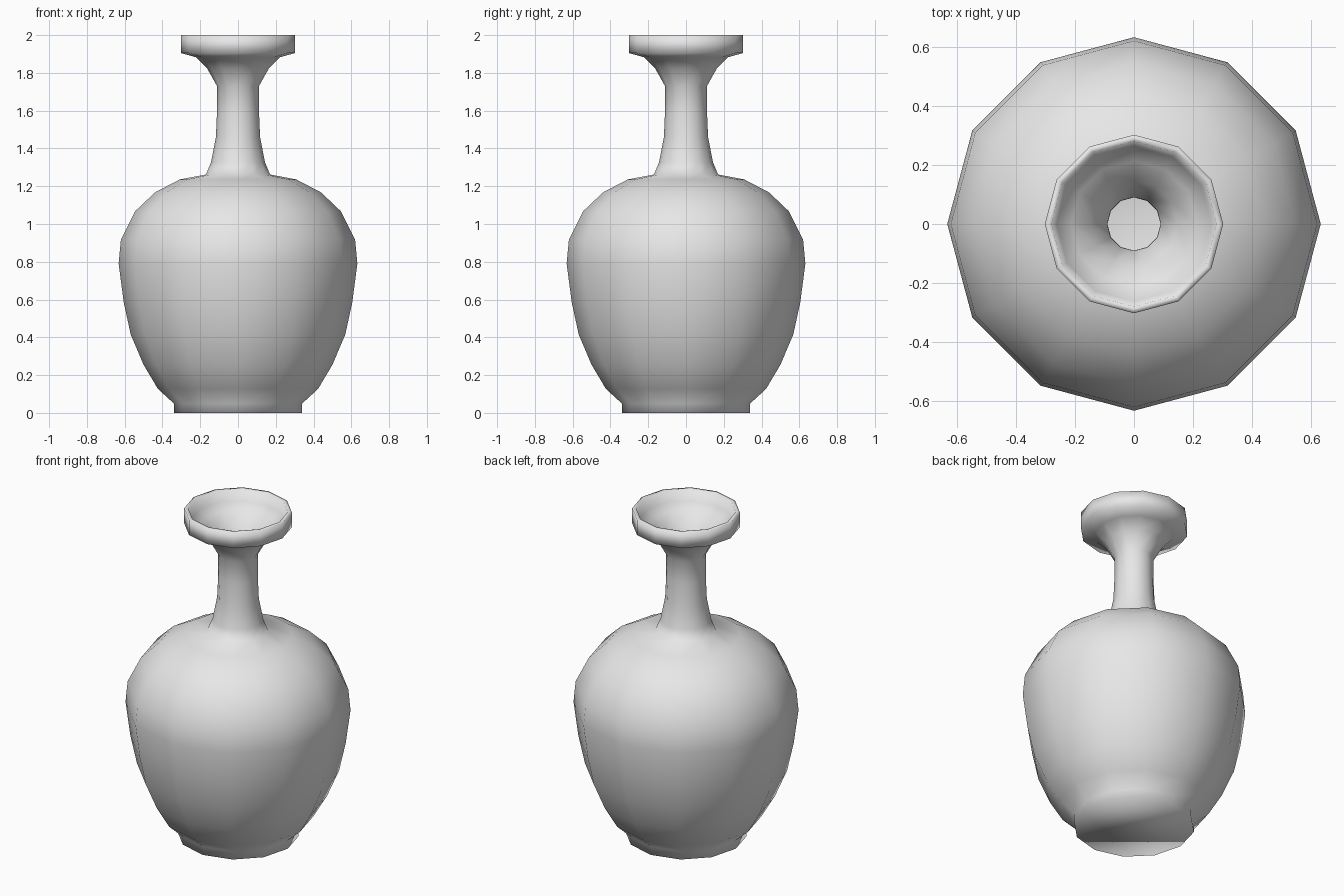
import bpy
import bmesh
import math
from mathutils import Vector, Matrix

default = bpy.data.objects.get("Cube")
if default:
    bpy.data.objects.remove(default, do_unlink=True)

SIDES = 12
WALL = 0.021

# Outer profile as (radius, height), from the foot to the mouth
foot = [(0.34, 0.0), (0.34, 0.05)]
body = [(0.424, 0.127), (0.5, 0.255), (0.568, 0.415), (0.605, 0.585),
        (0.632, 0.79), (0.62, 0.918), (0.546, 1.066), (0.44, 1.167),
        (0.308, 1.236), (0.17, 1.262)]
neck = [(0.143, 1.326), (0.117, 1.46), (0.111, 1.6), (0.111, 1.73)]
flare = [(0.164, 1.825), (0.223, 1.883), (0.302, 1.905)]
lip = [(0.302, 2.0), (0.28, 2.0), (0.262, 1.935)]


def inset(points, wall):
    """Offset a rising profile towards the axis; drops both end points."""
    result = []
    for before, here, after in zip(points, points[1:], points[2:]):
        a = (Vector(here) - Vector(before)).normalized()
        b = (Vector(after) - Vector(here)).normalized()
        along = (a + b).normalized()
        result.append(Vector(here) + wall * Vector((-along.y, along.x)))
    return result


def lathe(name, profile, material):
    """Turn a profile around z and close both flat ends."""
    bm = bmesh.new()
    rings = []
    for radius, height in profile:
        ring = bmesh.ops.create_circle(
            bm, segments=SIDES, radius=radius,
            matrix=Matrix.Translation((0, 0, height)))["verts"]
        rings.append(ring)
    for low, high in zip(rings, rings[1:]):
        for i in range(SIDES):
            j = (i + 1) % SIDES
            bm.faces.new((low[i], low[j], high[j], high[i]))
    bm.faces.new(rings[0])
    bm.faces.new(rings[-1])
    bmesh.ops.recalc_face_normals(bm, faces=bm.faces)
    for face in bm.faces:
        face.smooth = True
    mesh = bpy.data.meshes.new(name)
    bm.to_mesh(mesh)
    bm.free()
    mesh.materials.append(material)
    obj = bpy.data.objects.new(name, mesh)
    bpy.context.collection.objects.link(obj)
    return obj


# Plain grey clay
clay = bpy.data.materials.new("grey clay")
clay.use_nodes = True
clay.diffuse_color = (0.8, 0.8, 0.8, 1)
clay.node_tree.nodes["Principled BSDF"].inputs["Base Color"].default_value = clay.diffuse_color

# Hollow vase: outside, lip, then the inner wall back down to the floor
outer = foot + body + neck + flare
inner = [tuple(p) for p in reversed(inset(outer, WALL))]
lathe("vase", outer + lip + inner, clay)
